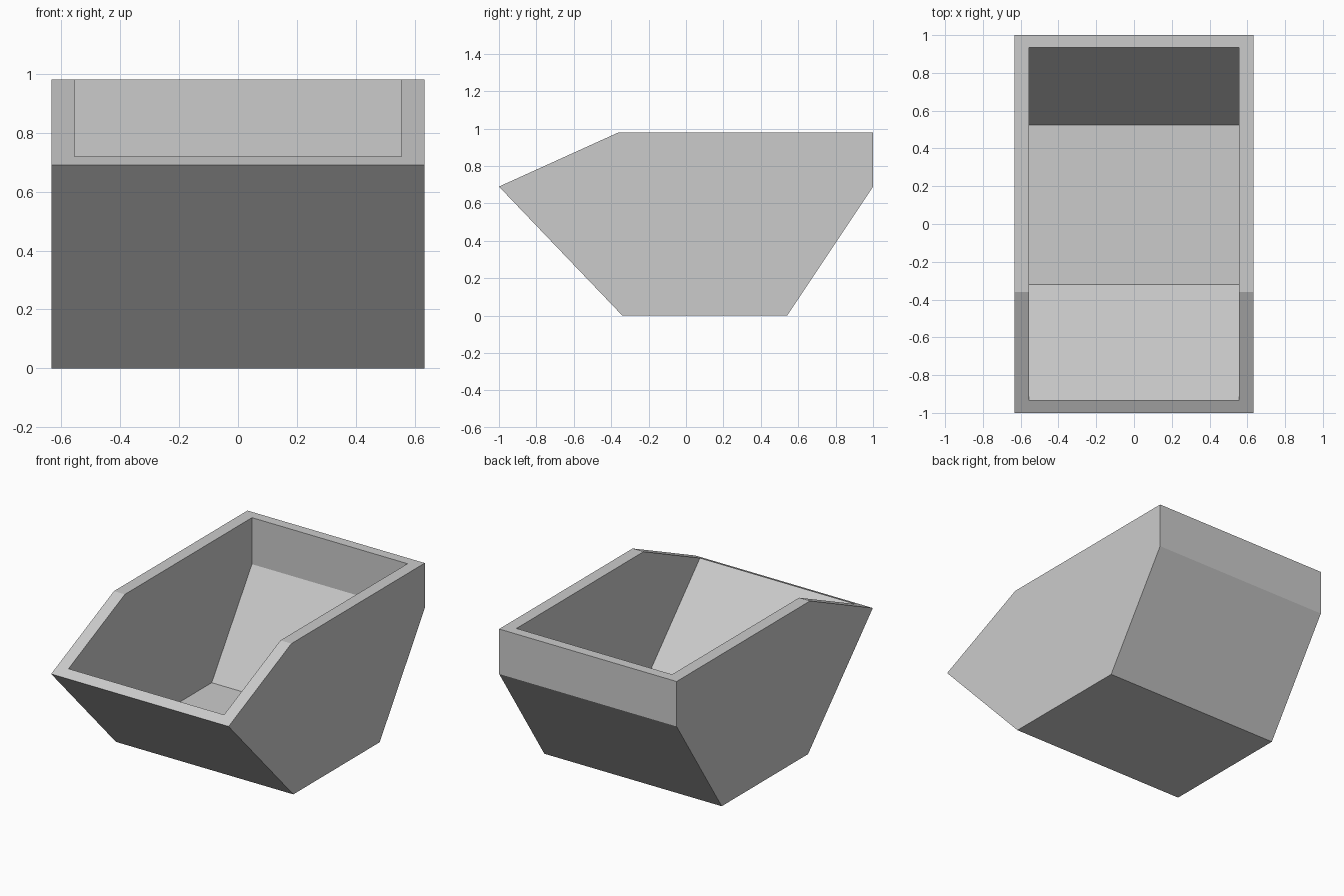
import bpy
import bmesh

if "Cube" in bpy.data.objects:
    bpy.data.objects.remove(bpy.data.objects["Cube"], do_unlink=True)

grey = bpy.data.materials.new("light grey")
grey.use_nodes = True
colour = (0.6, 0.6, 0.6, 1)
grey.diffuse_color = colour
grey.node_tree.nodes["Principled BSDF"].inputs["Base Color"].default_value = colour


def prism(name, profile, half_width):
    """Extrude a side profile of (y, z) points across the width."""
    bm = bmesh.new()
    face = bm.faces.new([bm.verts.new((-half_width, y, z)) for y, z in profile])
    side = bmesh.ops.extrude_face_region(bm, geom=[face])["geom"]
    verts = [v for v in side if isinstance(v, bmesh.types.BMVert)]
    bmesh.ops.translate(bm, verts=verts, vec=(2 * half_width, 0, 0))
    bmesh.ops.recalc_face_normals(bm, faces=bm.faces)
    mesh = bpy.data.meshes.new(name)
    bm.to_mesh(mesh)
    bm.free()
    mesh.materials.append(grey)
    obj = bpy.data.objects.new(name, mesh)
    bpy.context.collection.objects.link(obj)
    return obj


# Outer shell: sloping front and back, cut-away front rim
bucket = prism("bucket", [(-1, 0.69), (-0.36, 0.98), (1, 0.98),
                          (1, 0.69), (0.54, 0), (-0.34, 0)], 0.633)

# Hollow: follows the shell and runs out through the open top
hollow = prism("hollow_cutter", [(-0.935, 1.2), (0.935, 1.2), (0.935, 0.68),
                                 (0.525, 0.072), (-0.32, 0.072), (-0.935, 0.72)], 0.555)

cut = bucket.modifiers.new("hollow", "BOOLEAN")
cut.operation = "DIFFERENCE"
cut.solver = "EXACT"
cut.object = hollow

# Bake the cut and drop the cutter
bpy.context.view_layer.objects.active = bucket
bucket.select_set(True)
bpy.ops.object.modifier_apply(modifier=cut.name)
bpy.data.objects.remove(hollow, do_unlink=True)
